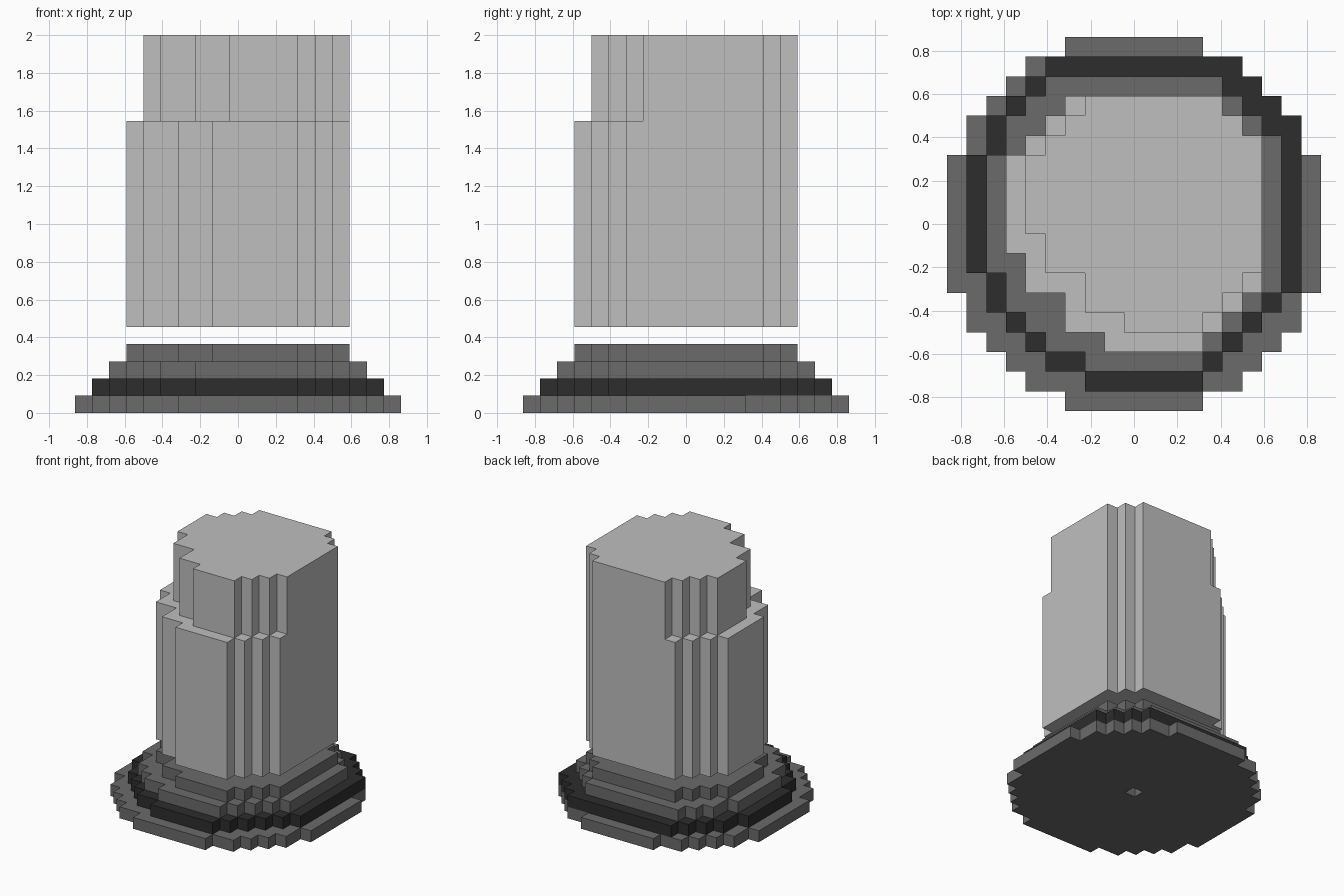
import bpy, bmesh

if "Cube" in bpy.data.objects:
    bpy.data.objects.remove(bpy.data.objects["Cube"], do_unlink=True)

U = 2 / 22      # edge of one block; the model is 22 blocks tall
MID = 9.5       # centre of the 19 x 19 block plan


def material(name, value):
    mat = bpy.data.materials.new(name)
    mat.use_nodes = True
    colour = (value, value, value, 1)
    mat.diffuse_color = colour
    mat.node_tree.nodes["Principled BSDF"].inputs["Base Color"].default_value = colour
    return mat


def slab(name, y_start, runs, z0, z1, mat):
    """Extrude a stepped plan. Each run is (y end, x min, x max) in blocks."""
    right, left = [], []
    y = y_start
    for y_end, x0, x1 in runs:
        # Extend a straight side instead of adding points along it
        for side, x in ((left, x0), (right, x1)):
            if side and side[-1][0] == x:
                side[-1] = (x, y_end)
            else:
                side += [(x, y), (x, y_end)]
        y = y_end
    outline = right + left[::-1]

    bm = bmesh.new()
    verts = [bm.verts.new(((px - MID) * U, (py - MID) * U, z0 * U)) for px, py in outline]
    face = bm.faces.new(verts)
    top = bmesh.ops.extrude_face_region(bm, geom=[face])["geom"]
    moved = [g for g in top if isinstance(g, bmesh.types.BMVert)]
    bmesh.ops.translate(bm, verts=moved, vec=(0, 0, (z1 - z0) * U))
    bmesh.ops.recalc_face_normals(bm, faces=bm.faces)
    mesh = bpy.data.meshes.new(name)
    bm.to_mesh(mesh)
    bm.free()
    mesh.materials.append(mat)
    obj = bpy.data.objects.new(name, mesh)
    bpy.context.collection.objects.link(obj)
    return obj


light = material("light grey", 0.52)
grey = material("mid grey", 0.147)
dark = material("dark grey", 0.026)

# Plans of the stepped foot, from the widest up
BASE = [(1, 6, 13), (2, 4, 15), (3, 3, 16), (4, 2, 17), (6, 1, 18), (13, 0, 19),
        (15, 1, 18), (16, 2, 17), (17, 3, 16), (18, 4, 15), (19, 6, 13)]
BAND = [(2, 7, 13), (3, 5, 14), (4, 4, 15), (5, 3, 16), (6, 2, 17), (7, 2, 18),
        (13, 1, 18), (15, 2, 18), (16, 3, 17), (17, 4, 16), (18, 5, 15)]
STEP = [(3, 7, 13), (4, 5, 14), (5, 4, 15), (6, 3, 16), (7, 3, 17), (13, 2, 17),
        (14, 3, 17), (15, 3, 16), (16, 4, 15), (17, 5, 14)]
# Plans of the column and its narrower head
COLUMN = [(4, 8, 13), (5, 6, 14), (6, 6, 15), (8, 4, 16), (13, 3, 16),
          (14, 4, 16), (15, 5, 15), (16, 6, 14)]
HEAD = [(5, 9, 13), (6, 7, 14), (7, 7, 15), (9, 5, 16), (13, 4, 16),
        (14, 5, 16), (15, 6, 15), (16, 7, 14)]

# Stepped foot
base = slab("base_plate", 0, BASE, 0, 1, grey)
slab("dark_band", 1, BAND, 1, 2, dark)
slab("lower_step", 2, STEP, 2, 3, grey)
slab("upper_step", 3, COLUMN, 3, 4, grey)

# Column floating one block above the foot, then the head
slab("column", 3, COLUMN, 5, 17, light)
slab("column_head", 4, HEAD, 17, 22, light)

# One-block socket through the middle of the base plate
cutter = slab("socket_cutter", 9, [(10, 9, 10)], -1, 1.5, grey)
cutter.hide_render = True
cut = base.modifiers.new("socket", 'BOOLEAN')
cut.operation = 'DIFFERENCE'
cut.solver = 'EXACT'
cut.object = cutter
bpy.context.view_layer.objects.active = base
bpy.ops.object.modifier_apply(modifier=cut.name)
bpy.data.objects.remove(cutter, do_unlink=True)
